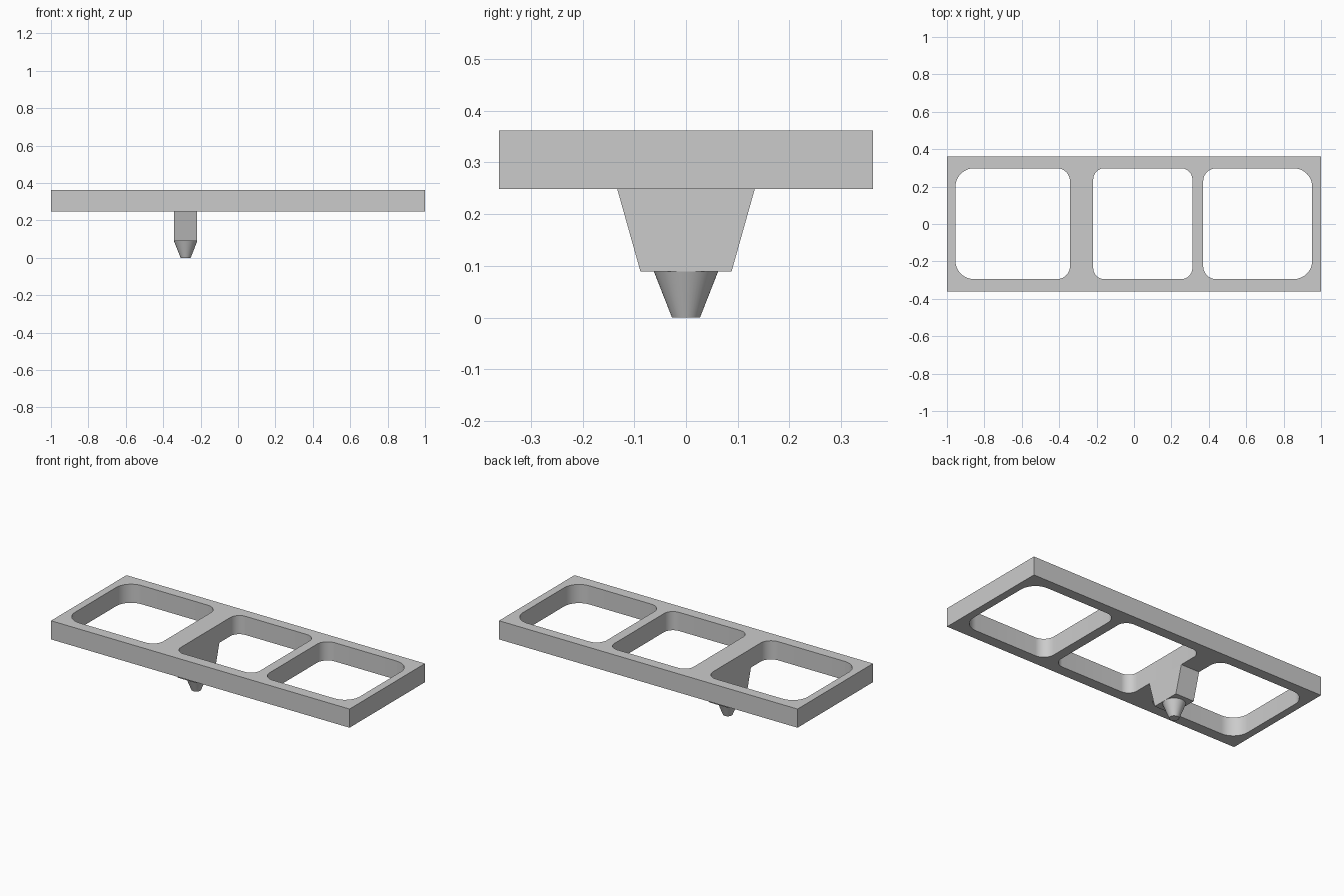
import bpy, bmesh
from math import cos, sin, pi

if "Cube" in bpy.data.objects:
    bpy.data.objects.remove(bpy.data.objects["Cube"])

PLATE_BOTTOM, PLATE_TOP = 0.249, 0.362
BLOCK_BOTTOM = 0.089
RIB_LEFT, RIB_RIGHT = -0.342, -0.218


def rounded_rect(x0, x1, y0, y1, r_left, r_right, steps=12):
    """Outline of a rectangle with separate left and right corner radii."""
    corners = [(x1, y1, -1, -1, r_right, 0), (x0, y1, 1, -1, r_left, pi / 2),
               (x0, y0, 1, 1, r_left, pi), (x1, y0, -1, 1, r_right, 1.5 * pi)]
    pts = []
    for x, y, sx, sy, r, start in corners:
        for i in range(steps + 1):
            a = start + pi / 2 * i / steps
            pts.append((x + sx * r + r * cos(a), y + sy * r + r * sin(a)))
    return pts


def finish(obj):
    bpy.ops.object.select_all(action='DESELECT')
    obj.select_set(True)
    bpy.context.view_layer.objects.active = obj
    if obj.type == 'CURVE':
        bpy.ops.object.convert(target='MESH')
    bpy.ops.object.shade_smooth_by_angle(angle=pi / 6)


def extruded_outlines(name, outlines, depth):
    """Filled 2D curve; outlines after the first become holes."""
    curve = bpy.data.curves.new(name, 'CURVE')
    curve.dimensions = '2D'
    curve.fill_mode = 'BOTH'
    curve.extrude = depth / 2
    for pts in outlines:
        spline = curve.splines.new('POLY')
        spline.points.add(len(pts) - 1)
        for p, (x, y) in zip(spline.points, pts):
            p.co = (x, y, 0, 1)
        spline.use_cyclic_u = True
    obj = bpy.data.objects.new(name, curve)
    bpy.context.collection.objects.link(obj)
    return obj


# Flat plate with three rounded windows
plate = extruded_outlines("window_plate", [
    [(-1, -0.361), (1, -0.361), (1, 0.361), (-1, 0.361)],
    rounded_rect(-0.955, RIB_LEFT, -0.295, 0.298, 0.1, 0.07),
    rounded_rect(RIB_RIGHT, 0.312, -0.295, 0.298, 0.06, 0.06),
    rounded_rect(0.37, 0.953, -0.295, 0.298, 0.07, 0.1),
], PLATE_TOP - PLATE_BOTTOM)
plate.location.z = (PLATE_BOTTOM + PLATE_TOP) / 2
finish(plate)

# Tapered block hanging under the wide rib
bm = bmesh.new()
profile = [(-0.133, PLATE_BOTTOM), (-0.088, BLOCK_BOTTOM),
           (0.088, BLOCK_BOTTOM), (0.133, PLATE_BOTTOM)]
face = bm.faces.new([bm.verts.new((RIB_LEFT, y, z)) for y, z in profile])
ext = bmesh.ops.extrude_face_region(bm, geom=[face])
bmesh.ops.translate(bm, vec=(RIB_RIGHT - RIB_LEFT, 0, 0),
                    verts=[v for v in ext["geom"] if isinstance(v, bmesh.types.BMVert)])
bmesh.ops.recalc_face_normals(bm, faces=bm.faces)
mesh = bpy.data.meshes.new("hanging_block")
bm.to_mesh(mesh)
bm.free()
bpy.context.collection.objects.link(bpy.data.objects.new("hanging_block", mesh))

# Conical tip
bpy.ops.mesh.primitive_cone_add(vertices=48, radius1=0.027, radius2=0.062, depth=BLOCK_BOTTOM,
                                location=((RIB_LEFT + RIB_RIGHT) / 2, 0, BLOCK_BOTTOM / 2))
tip = bpy.context.object
tip.name = "conical_tip"
finish(tip)
